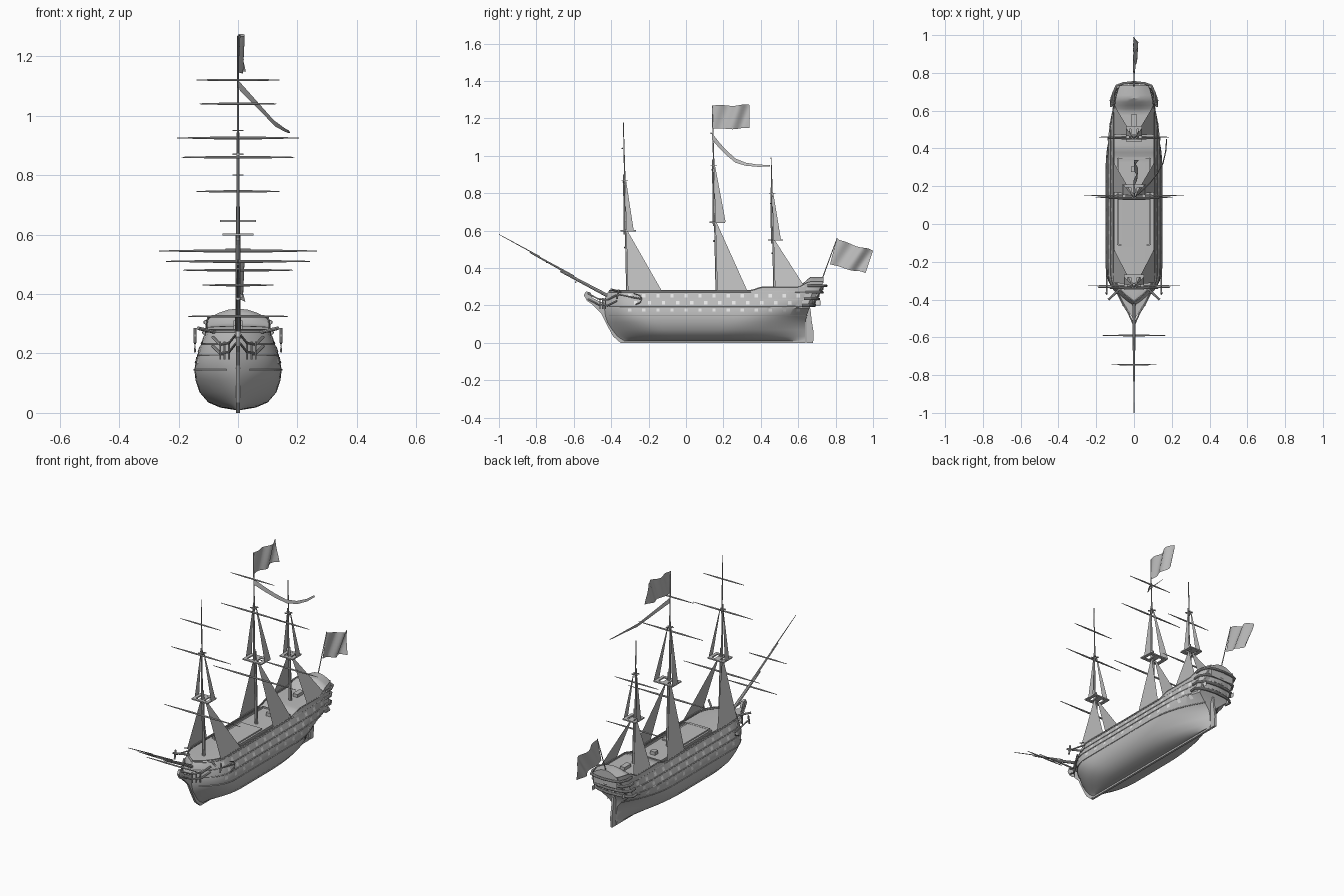
import bpy, bmesh, math
from mathutils import Vector

cube = bpy.data.objects.get("Cube")
if cube:
    bpy.data.objects.remove(cube)


def material(name, value):
    m = bpy.data.materials.new(name)
    m.use_nodes = True
    colour = (value, value, value, 1)
    m.diffuse_color = colour
    m.node_tree.nodes["Principled BSDF"].inputs["Base Color"].default_value = colour
    return m


GREY = material("ship grey", 0.5)
PALE = material("port pale grey", 0.85)


def finish(name, bm, mat=GREY, smooth=True, closed=True):
    """Turn a bmesh into a named object."""
    bmesh.ops.remove_doubles(bm, verts=bm.verts, dist=0.00005)
    if closed:
        bmesh.ops.recalc_face_normals(bm, faces=bm.faces)
    mesh = bpy.data.meshes.new(name)
    bm.to_mesh(mesh)
    bm.free()
    mesh.materials.append(mat)
    if smooth:
        for p in mesh.polygons:
            p.use_smooth = True
        mesh.set_sharp_from_angle(angle=math.radians(35))
    ob = bpy.data.objects.new(name, mesh)
    bpy.context.collection.objects.link(ob)
    return ob


def add_box(bm, centre, size):
    verts = bmesh.ops.create_cube(bm, size=1)["verts"]
    for v in verts:
        v.co = Vector(centre) + Vector(c * s for c, s in zip(v.co, size))


def add_tube(bm, points, radii, sides=8):
    """Round tube along a path; one radius per point."""
    pts = [Vector(p) for p in points]
    rings = []
    for i, p in enumerate(pts):
        d = pts[min(i + 1, len(pts) - 1)] - pts[max(i - 1, 0)]
        q = d.to_track_quat("Z", "Y")
        rings.append([bm.verts.new(p + q @ Vector((math.cos(a), math.sin(a), 0)) * radii[i])
                      for a in (math.tau * k / sides for k in range(sides))])
    for a, b in zip(rings, rings[1:]):
        for k in range(sides):
            j = (k + 1) % sides
            bm.faces.new((a[k], a[j], b[j], b[k]))
    bm.faces.new(rings[0])
    bm.faces.new(rings[-1])


def spar(name, points, radii):
    bm = bmesh.new()
    add_tube(bm, points, radii)
    return finish(name, bm)


def add_sheet(bm, rows):
    """Skin a grid of points."""
    grid = [[bm.verts.new(p) for p in row] for row in rows]
    for a, b in zip(grid, grid[1:]):
        for k in range(len(a) - 1):
            bm.faces.new((a[k], a[k + 1], b[k + 1], b[k]))


# Hull waterlines: height, half width, stem y, stern y, entry length, run length, stern width
LEVELS = [
    (.01, .012, -.35, .64, .1, .1, .3), (.018, .06, -.355, .64, .3, .5, 0),
    (.035, .1, -.375, .64, .3, .5, .02), (.07, .13, -.4, .64, .28, .45, .03),
    (.11, .143, -.425, .64, .25, .4, .08), (.145, .147, -.435, .645, .22, .35, .3),
    (.185, .14, -.44, .66, .2, .3, .66), (.225, .126, -.435, .685, .19, .25, .75),
    (.262, .113, -.425, .71, .18, .2, .78), (.28, .106, -.41, .735, .17, .16, .72)]


def clamp(v):
    return max(0, min(1, v))


def lift(y):
    """Rise of the rail towards the stern."""
    return .018 * clamp((y - .35) / .05) + .03 * clamp((y - .6) / .06)


def width(y, level):
    z, w, stem, stern, entry, run, end = level
    bow = 1 - (1 - clamp((y - stem) / entry)) ** 2.5
    aft = 1 - (1 - end) * clamp((y - stern + run) / run) ** 2.2
    return w * bow * aft


def hull_width(y, z):
    for a, b in zip(LEVELS, LEVELS[1:]):
        if z <= b[0]:
            t = (z - a[0]) / (b[0] - a[0])
            return width(y, a) * (1 - t) + width(y, b) * t
    return width(y, LEVELS[-1])


# Hull shell with flat transom
bm = bmesh.new()
N = 64
rows = []
for lv in LEVELS:
    row = []
    for k in range(N + 1):
        y = lv[2] + (lv[3] - lv[2]) * (1 - math.cos(math.pi * k / N)) / 2
        row.append(Vector((width(y, lv), y, lv[0] + (lift(y) if lv is LEVELS[-1] else 0))))
    rows.append(row)
flip = Vector((-1, 1, 1))
add_sheet(bm, rows)
add_sheet(bm, [[p * flip for p in row] for row in rows])
add_sheet(bm, [[row[-1], row[-1] * flip] for row in rows])
add_sheet(bm, [[p, p * flip] for p in rows[0]])
finish("hull", bm)

# Deck, cambered over the stern cabin
bm = bmesh.new()
rows = []
for k in range(N + 1):
    y = -.405 + 1.14 * k / N
    w = width(y, LEVELS[-1]) * .99
    camber = .004 + .028 * clamp((y - .6) / .06)
    rows.append([(w * s, y, .271 + lift(y) + camber * (1 - s * s)) for s in (-1, -.7, -.35, 0, .35, .7, 1)])
add_sheet(bm, rows)
add_sheet(bm, [[rows[-1][j], rows[-1][j][:2] + (.26,)] for j in range(7)])
finish("deck", bm)

# Waist coaming, hatches and deck houses
bm = bmesh.new()
for s in (-1, 1):
    add_box(bm, (.086 * s, .12, .276), (.006, .46, .012))
    add_box(bm, (0, .12 + .23 * s, .276), (.172, .006, .012))
add_box(bm, (0, 0, .276), (.13, .25, .01))
add_box(bm, (0, .29, .282), (.03, .03, .025))
add_box(bm, (0, .55, .298), (.03, .06, .025))
finish("deck_fittings", bm, smooth=False)

# Gun ports: frames and lids that follow the side
frames, lids = bmesh.new(), bmesh.new()
for row, z in enumerate((.176, .214, .252)):
    for k in range(13 + row % 2):
        y = -.3 + .075 * k + .03 * (row % 2)
        for side in (-1, 1):
            for bm, half, out in ((frames, .013, .0015), (lids, .009, .003)):
                quad = [(side * (hull_width(y + a * half, z + b * half) + out), y + a * half, z + b * half)
                        for a, b in ((-1, -1), (1, -1), (1, 1), (-1, 1))]
                bm.faces.new([bm.verts.new(p) for p in quad][::side])
finish("port_frames", frames, smooth=False, closed=False)
finish("port_lids", lids, PALE, smooth=False, closed=False)

# Wales and rails along the side
bm = bmesh.new()
for z, r in ((.145, .003), (.195, .0025), (.233, .0025), (.272, .0025), (.28, .003)):
    for side in (-1, 1):
        path = []
        for k in range(49):
            y = -.41 + 1.06 * k / 48
            path.append((side * hull_width(y, z), y, z + (lift(y) if z == .28 else 0)))
        add_tube(bm, path, [r] * len(path), 6)
finish("wales", bm)

# Keel, stem and beak cut from one flat profile, plus sternpost and rudder
def plate(name, outline, thick):
    bm = bmesh.new()
    face = bm.faces.new([bm.verts.new((-thick / 2, y, z)) for y, z in outline])
    top = bmesh.ops.extrude_face_region(bm, geom=[face])["geom"]
    bmesh.ops.translate(bm, vec=(thick, 0, 0), verts=[v for v in top if isinstance(v, bmesh.types.BMVert)])
    return finish(name, bm, smooth=False)


plate("keel", [(-.35, 0), (.64, 0), (.64, .016), (-.34, .016)], .012)
plate("stem_and_beak", [(-.35, 0), (-.39, .035), (-.425, .1), (-.455, .16), (-.5, .205), (-.53, .225),
                        (-.546, .255), (-.535, .275), (-.51, .27), (-.5, .24), (-.46, .22), (-.42, .21),
                        (-.42, .12), (-.38, .05), (-.33, .016)], .014)
plate("rudder", [(.645, 0), (.68, 0), (.682, .06), (.672, .12), (.665, .185), (.645, .185)], .012)

# Head rails, beak floor, catheads and anchors
bm = bmesh.new()
for side in (-1, 1):
    for dz in (0, .03):
        add_tube(bm, [(.085 * side, -.37, .225 + dz), (.06 * side, -.42, .2 + dz),
                      (.03 * side, -.47, .205 + dz), (.006 * side, -.525, .235 + dz)], [.005, .005, .004, .004])
    for t in (.06, .045, .03):
        add_tube(bm, [(t * side, -.49 + t, .18), (t * side, -.49 + t, .24)], [.003] * 2)
    add_tube(bm, [(.07 * side, -.34, .27), (.135 * side, -.4, .285)], [.006] * 2)
    x = .145 * side
    add_tube(bm, [(x, -.37, .26), (x, -.24, .235)], [.004] * 2)
    add_tube(bm, [(x, -.27, .205), (x, -.245, .215), (x, -.235, .235), (x, -.25, .255), (x, -.28, .265)], [.003] * 5)
    add_tube(bm, [(x, -.37, .235), (x, -.36, .285)], [.005] * 2)
finish("head_rails_and_anchors", bm)
bm = bmesh.new()
bm.faces.new([bm.verts.new(p) for p in ((-.09, -.36, .235), (0, -.51, .235), (.09, -.36, .235))])
finish("beak_floor", bm, smooth=False)

# Stern galleries wrapping round the quarters, with rows of windows
bands, panes = bmesh.new(), bmesh.new()
for row, z in enumerate((.2, .235, .27, .305)):
    back = .672 + .02 * row
    w = .108 - .004 * row
    half = [(w + .012, .62 + .01 * row), (w + .014, .655 + .012 * row), (w * .95, back),
            (w * .6, back + .012), (0, back + .018)]
    path = [(x, y, z) for x, y in half] + [(-x, y, z) for x, y in half[-2::-1]]
    add_tube(bands, path, [.007] * len(path))
    if row < 3:
        add_sheet(bands, [[(x * .96, y - .004, z) for x, y, z in path],
                          [(x * .92, y + .01, z + .035) for x, y, z in path]])
        for k in range(-3, 4):
            add_box(panes, (.024 * k, back + .018 - .0016 * k * k, z + .019), (.013, .008, .015))
finish("stern_galleries", bands)
finish("stern_windows", panes, smooth=False)

# Masts: y at foot, y at head, top platform height, platform half width, crosstree height,
# head height, lower shroud spread, upper shroud spread
MASTS = {"fore": (-.31, -.335, .6, .052, .87, 1.18, .18, .04),
         "main": (.168, .14, .645, .06, .95, 1.27, .16, .055),
         "mizzen": (.477, .455, .55, .042, .8, .99, .16, .04)}
# Yards: height and half length
YARDS = {"fore": ((.51, .243), (.86, .19), (1.04, .13)),
         "main": ((.545, .265), (.925, .205), (1.12, .14)),
         "mizzen": ((.48, .185), (.745, .14))}


def yard(name, y, z, half):
    r = .003 + half * .008
    spar(name, [(-half, y, z), (-half / 3, y, z), (half / 3, y, z), (half, y, z)], [.0015, r, r, .0015])


for name, (foot, head, top, hw, cross, peak, low, high) in MASTS.items():
    def at(z):
        return foot + (head - foot) * (z - .25) / (peak - .25)

    spar(name + "_lower_mast", [(0, at(.2), .2), (0, at(top + .05), top + .05)], [.01, .007])
    spar(name + "_topmast", [(0, at(top) - .008, top - .02), (0, at(cross) - .006, cross + .03)], [.006, .004])
    spar(name + "_topgallant_mast", [(0, at(cross), cross - .02), (0, head, peak)], [.004, .002])
    # Open platform and crosstrees
    bm = bmesh.new()
    mid = at(top) + .01
    for s in (-1, 1):
        add_box(bm, (s * (hw - .009), mid, top), (.018, .08, .007))
        add_box(bm, (0, mid + s * .033, top), (hw * 2, .016, .007))
        add_box(bm, (0, at(cross) + s * .01, cross), (.036, .004, .004))
        add_box(bm, (s * .008, at(cross), cross), (.004, .034, .004))
    add_box(bm, (0, mid, top), (.03, .07, .006))
    finish(name + "_top", bm, smooth=False)
    # Shrouds as flat triangles on each side
    bm = bmesh.new()
    base = .28 + lift(foot)
    for s in (-1, 1):
        for x0, x1, z0, z1, spread in ((.108, .012, base, top, low), (hw, .01, top, cross, high)):
            y0 = at(z0)
            pts = [(s * x0, y0, z0), (s * x0, y0 + spread, z0), (s * x1, at(z1) + .006, z1), (s * x1, at(z1), z1)]
            bm.faces.new([bm.verts.new(p) for p in pts][::s])
    finish(name + "_shrouds", bm, smooth=False, closed=False)
    for k, (z, half) in enumerate(YARDS[name]):
        yard(f"{name}_yard_{k + 1}", at(z) - .01, z, half)

# Bowsprit in three lengths with its two yards
spar("bowsprit", [(0, -.34, .21), (0, -.67, .385)], [.01, .007])
spar("jib_boom", [(0, -.6, .355), (0, -.835, .485)], [.006, .004])
spar("flying_jib_boom", [(0, -.78, .46), (0, -1, .58)], [.003, .0015])
yard("spritsail_yard", -.59, .325, .168)
yard("sprit_topsail_yard", -.745, .43, .12)


# Flags: rippled sheets between four corners
def flag(name, hoist_top, hoist_low, fly_top, fly_low, wave):
    a, b, c, d = (Vector(p) for p in (hoist_top, hoist_low, fly_top, fly_low))
    bm = bmesh.new()
    rows = []
    for j in range(9):
        v = j / 8
        row = []
        for k in range(25):
            u = k / 24
            p = a.lerp(b, v).lerp(c.lerp(d, v), u)
            p.x += wave * u ** .5 * math.sin(11 * u + 2.5 * v)
            p.z += wave * .4 * u * math.sin(9 * u)
            row.append(p)
        rows.append(row)
    add_sheet(bm, rows)
    finish(name, bm, closed=False)


flag("main_flag", (0, .14, 1.27), (0, .14, 1.145), (.015, .34, 1.27), (.015, .34, 1.145), .014)
flag("stern_flag", (0, .805, .555), (0, .77, .42), (.012, 1, .49), (.012, .96, .37), .016)
spar("stern_flag_staff", [(0, .72, .32), (0, .808, .56)], [.003, .002])

# Long streaming pennant
bm = bmesh.new()
path = [(0, .14, 1.12, .035), (.04, .175, 1.075, .03), (.08, .215, 1.03, .026), (.12, .265, .985, .022),
        (.15, .32, .963, .016), (.165, .385, .953, .012), (.17, .45, .951, .008)]
add_sheet(bm, [[(x, y, z), (x + .006, y, z - h)] for x, y, z, h in path])
finish("pennant", bm, closed=False)
